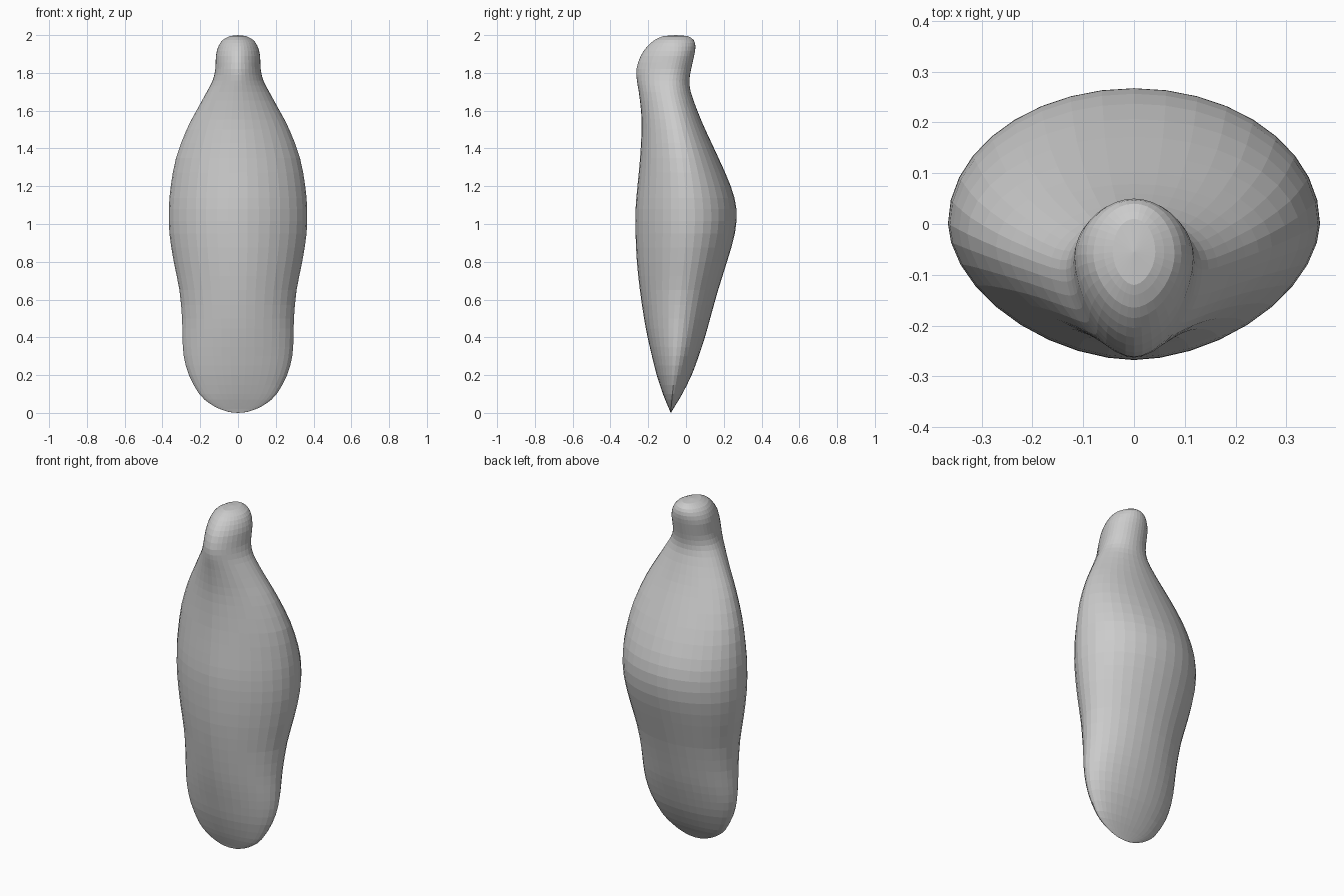
import bpy, bmesh, math

# Stations: z, half width, front y, back y, y of the widest line
STATIONS = [
    (0.004, 0.045, -0.083, -0.077, -0.080),
    (0.02, 0.095, -0.089, -0.068, -0.079),
    (0.05, 0.150, -0.102, -0.050, -0.077),
    (0.10, 0.205, -0.122, -0.020, -0.072),
    (0.20, 0.260, -0.155, 0.030, -0.062),
    (0.30, 0.287, -0.180, 0.067, -0.052),
    (0.40, 0.294, -0.203, 0.100, -0.045),
    (0.50, 0.296, -0.222, 0.128, -0.038),
    (0.65, 0.310, -0.244, 0.170, -0.025),
    (0.80, 0.340, -0.260, 0.217, -0.010),
    (0.95, 0.363, -0.267, 0.259, 0.000),
    (1.08, 0.366, -0.267, 0.267, 0.000),
    (1.20, 0.356, -0.257, 0.237, -0.005),
    (1.35, 0.328, -0.243, 0.172, -0.020),
    (1.50, 0.272, -0.235, 0.102, -0.045),
    (1.60, 0.220, -0.238, 0.060, -0.065),
    (1.70, 0.165, -0.250, 0.025, -0.085),
    (1.76, 0.134, -0.260, 0.018, -0.090),
    (1.82, 0.120, -0.262, 0.027, -0.080),
    (1.89, 0.117, -0.240, 0.043, -0.065),
    (1.94, 0.104, -0.205, 0.050, -0.060),
    (1.975, 0.080, -0.165, 0.040, -0.060),
    (1.995, 0.042, -0.120, 0.010, -0.055),
]
SIDES = 36


def catmull(p0, p1, p2, p3, t):
    return tuple(0.5 * (2 * b + (c - a) * t + (2 * a - 5 * b + 4 * c - d) * t * t
                        + (3 * b - a - 3 * c + d) * t ** 3)
                 for a, b, c, d in zip(p0, p1, p2, p3))


def smooth_stations(rows, steps=2):
    out = []
    for i in range(len(rows) - 1):
        p0, p3 = rows[max(i - 1, 0)], rows[min(i + 2, len(rows) - 1)]
        out += [catmull(p0, rows[i], rows[i + 1], p3, s / steps) for s in range(steps)]
    return out + [rows[-1]]


def ring(bm, z, w, front, back, mid):
    # Rounded back half, slightly pointed front half
    verts = []
    for i in range(SIDES):
        a = 2 * math.pi * i / SIDES
        c, s = math.cos(a), math.sin(a)
        e = 1.0 if s >= 0 else 1.12
        x = w * math.copysign(abs(c) ** e, c)
        y = mid + (back - mid) * s if s >= 0 else mid - (mid - front) * abs(s) ** e
        verts.append(bm.verts.new((x, y, z)))
    return verts


# Body: one lofted skin, from the blade-like base to the rounded head
bm = bmesh.new()
rings = [ring(bm, *row) for row in smooth_stations(STATIONS)]
for lower, upper in zip(rings, rings[1:]):
    for i in range(SIDES):
        j = (i + 1) % SIDES
        bm.faces.new((lower[i], lower[j], upper[j], upper[i]))

# Closing points at the base and the crown
for loop, tip in ((rings[0], (0, -0.08, 0)), (rings[-1], (0, -0.055, 2.0))):
    v = bm.verts.new(tip)
    for i in range(SIDES):
        bm.faces.new((loop[i], loop[(i + 1) % SIDES], v))
bmesh.ops.recalc_face_normals(bm, faces=bm.faces)

mesh = bpy.data.meshes.new("body")
bm.to_mesh(mesh)
bm.free()
body = bpy.data.objects.new("body", mesh)
bpy.context.collection.objects.link(body)
